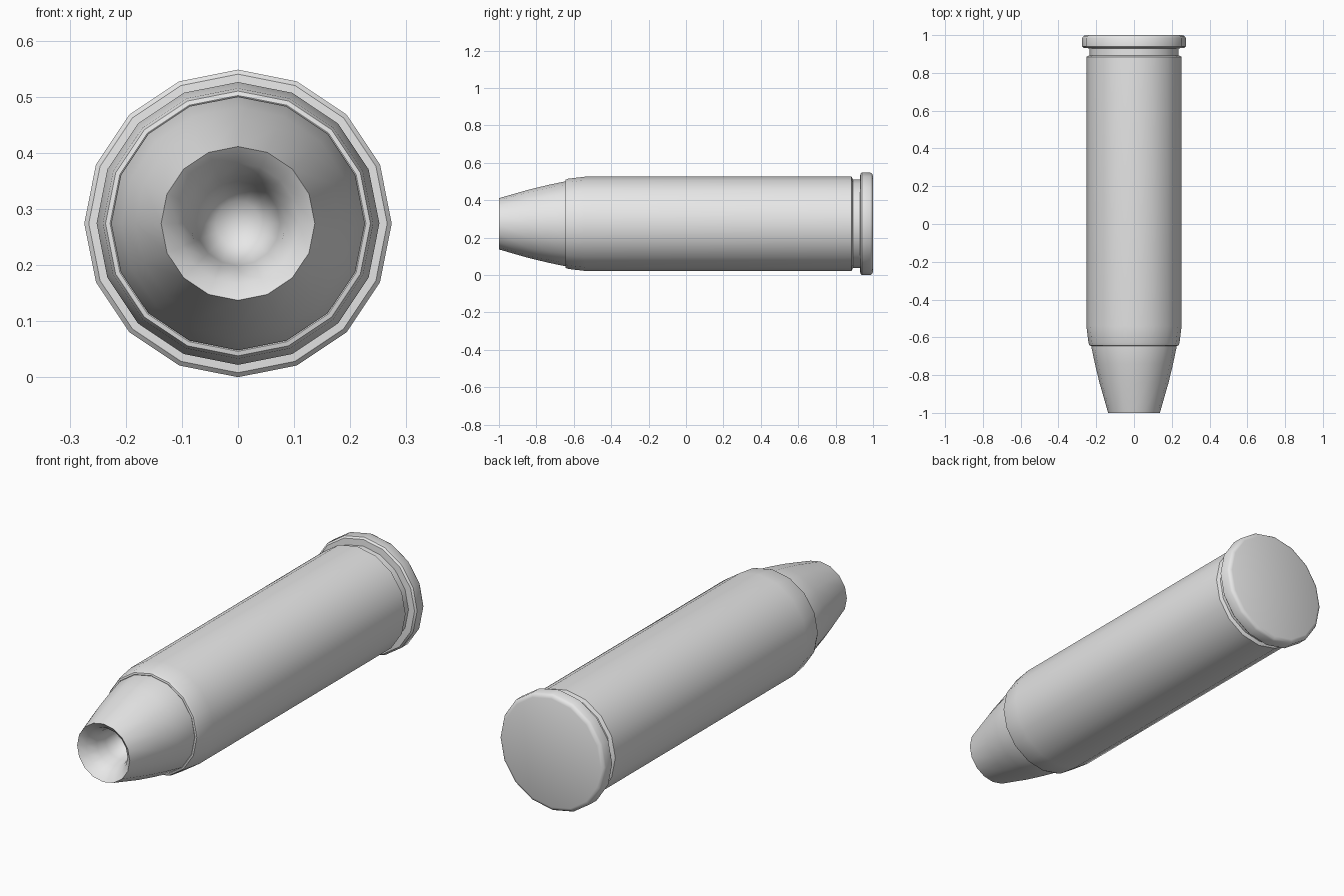
import bpy
import math

if "Cube" in bpy.data.objects:
    bpy.data.objects.remove(bpy.data.objects["Cube"])

SIDES = 16
AXIS_Z = 0.274

grey = bpy.data.materials.new("plain grey")
grey.use_nodes = True
colour = (0.8, 0.8, 0.8, 1)
grey.diffuse_color = colour
grey.node_tree.nodes["Principled BSDF"].inputs["Base Color"].default_value = colour


def lathe(name, profile):
    """Spin (y, radius) points about the long axis; radius 0 closes an end."""
    verts, rings, faces = [], [], []
    for y, r in profile:
        count = SIDES if r > 0 else 1
        start = len(verts)
        rings.append([start + i % count for i in range(SIDES)])
        for i in range(count):
            a = math.tau * i / SIDES
            verts.append((r * math.cos(a), y, AXIS_Z + r * math.sin(a)))
    for a, b in zip(rings, rings[1:]):
        for i in range(SIDES):
            j = (i + 1) % SIDES
            corners = dict.fromkeys((a[i], b[i], b[j], a[j]))
            faces.append(tuple(corners))
    mesh = bpy.data.meshes.new(name)
    mesh.from_pydata(verts, [], faces)
    mesh.materials.append(grey)
    obj = bpy.data.objects.new(name, mesh)
    bpy.context.collection.objects.link(obj)
    bpy.ops.object.select_all(action="DESELECT")
    obj.select_set(True)
    bpy.context.view_layer.objects.active = obj
    # Consistent outward normals
    bpy.ops.object.mode_set(mode="EDIT")
    bpy.ops.mesh.select_all(action="SELECT")
    bpy.ops.mesh.normals_make_consistent(inside=False)
    bpy.ops.object.mode_set(mode="OBJECT")
    bpy.ops.object.shade_smooth_by_angle(angle=math.radians(40))
    return obj


# Case: crimped mouth, straight wall, extractor groove, rim and flat base
lathe("case", [
    (-0.63, 0.2), (-0.645, 0.228), (-0.643, 0.236), (-0.63, 0.241),
    (-0.54, 0.252), (0.885, 0.252), (0.893, 0.236), (0.93, 0.236),
    (0.932, 0.266), (0.94, 0.274), (0.985, 0.274), (0.995, 0.268),
    (1.0, 0.255), (1.0, 0),
])

# Bullet: tapered nose with a hollow point
lathe("bullet", [
    (-0.6, 0), (-0.6, 0.226), (-0.65, 0.226), (-0.74, 0.207),
    (-0.84, 0.183), (-1.0, 0.137), (-0.975, 0.108), (-0.93, 0.085),
    (-0.88, 0.075), (-0.83, 0.064), (-0.8, 0.04), (-0.79, 0),
])
